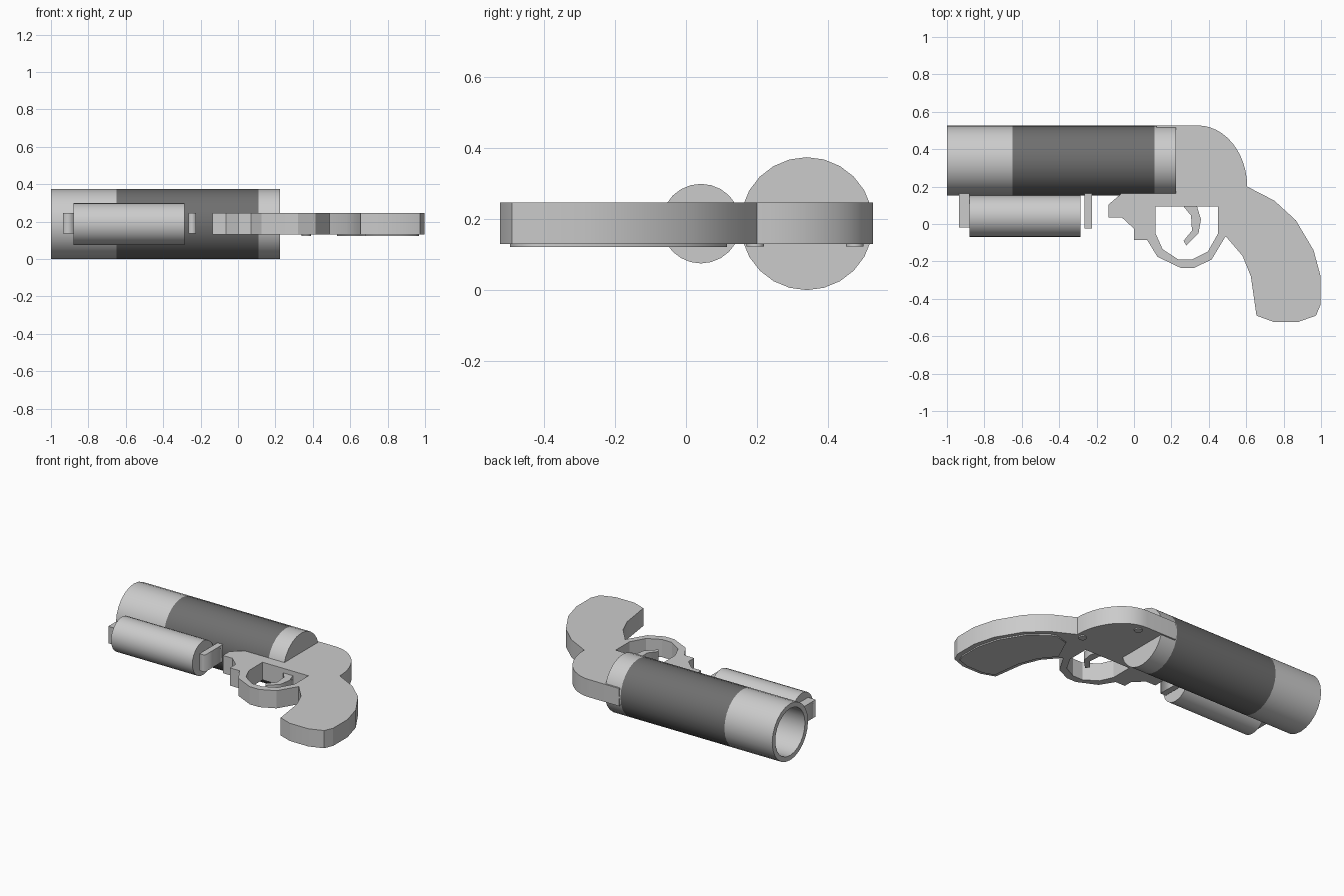
import bpy, bmesh, math

if "Cube" in bpy.data.objects:
    bpy.data.objects.remove(bpy.data.objects["Cube"])

dark = bpy.data.materials.new("dark_grey")
dark.diffuse_color = (0.16, 0.16, 0.16, 1)
dark.use_nodes = True
dark.node_tree.nodes["Principled BSDF"].inputs["Base Color"].default_value = dark.diffuse_color
ZC = 0.188


def lathe(name, profile, y, sides=24, mat=None):
    """Revolve (x, radius) points around an axis parallel to x."""
    bm = bmesh.new()
    rings = []
    for x, r in profile:
        ring = []
        for i in range(sides):
            a = 2 * math.pi * i / sides
            ring.append(bm.verts.new((x, y + r * math.sin(a), ZC + r * math.cos(a))))
        rings.append(ring)
    for a, b in zip(rings, rings[1:]):
        for i in range(sides):
            j = (i + 1) % sides
            bm.faces.new((a[i], a[j], b[j], b[i]))
    return bm, rings, name, mat


def finish(bm, name, mat=None, smooth=True):
    bmesh.ops.recalc_face_normals(bm, faces=bm.faces)
    me = bpy.data.meshes.new(name)
    bm.to_mesh(me)
    bm.free()
    ob = bpy.data.objects.new(name, me)
    bpy.context.collection.objects.link(ob)
    if mat:
        me.materials.append(mat)
    if smooth:
        bpy.ops.object.select_all(action='DESELECT')
        ob.select_set(True)
        bpy.context.view_layer.objects.active = ob
        bpy.ops.object.shade_smooth_by_angle(angle=math.radians(20))
    return ob


def turned(name, profile, y, caps=(0, -1), mat=None):
    bm, rings, _, _ = lathe(name, profile, y)
    for c in caps:
        bm.faces.new(rings[c])
    return finish(bm, name, mat)


def plate(name, loops, z0, z1, smooth=False):
    """Extrude a flat outline (further loops are holes) from z0 to z1."""
    cu = bpy.data.curves.new(name, 'CURVE')
    cu.dimensions = '2D'
    cu.fill_mode = 'BOTH'
    cu.extrude = (z1 - z0) / 2
    for pts in loops:
        sp = cu.splines.new('POLY')
        sp.points.add(len(pts) - 1)
        for p, (x, y) in zip(sp.points, pts):
            p.co = (x, y, 0, 1)
        sp.use_cyclic_u = True
    tmp = bpy.data.objects.new(name + "_curve", cu)
    bpy.context.collection.objects.link(tmp)
    me = tmp.to_mesh()
    bm = bmesh.new()
    bm.from_mesh(me)
    tmp.to_mesh_clear()
    bpy.data.objects.remove(tmp)
    bmesh.ops.remove_doubles(bm, verts=bm.verts, dist=1e-5)
    bmesh.ops.translate(bm, verts=bm.verts, vec=(0, 0, (z0 + z1) / 2))
    return finish(bm, name, None, smooth)


def box(name, x0, x1, y0, y1, z0, z1):
    return plate(name, [[(x0, y0), (x1, y0), (x1, y1), (x0, y1)]], z0, z1)


# Barrel: hollow muzzle, dark sleeve, closed breech ring
R, BORE, BY = 0.187, 0.155, 0.34
turned("muzzle", [(0.1, BORE), (-1, BORE), (-1, R), (-0.65, R)], BY, caps=(0,))
turned("barrel_sleeve", [(-0.65, R), (0.11, R)], BY, caps=(), mat=dark)
turned("breech", [(0.11, R), (0.225, R)], BY, caps=(1,))

# Small tube under the barrel with its two brackets
turned("lower_tube", [(-0.88, 0.112), (-0.285, 0.112)], 0.042)
box("front_bracket", -0.935, -0.88, -0.02, 0.17, 0.135, 0.247)
box("rear_bracket", -0.265, -0.225, -0.025, 0.17, 0.135, 0.247)

# Frame, grip and trigger guard in one plate
arc = [(0.34 + 0.265 * math.sin(t), 0.2 + 0.327 * math.cos(t))
       for t in (math.pi / 2 * i / 12 for i in range(13))]
outline = [(0.12, 0.527)] + arc + [
    (0.75, 0.125), (0.865, 0.02), (0.96, -0.14), (0.998, -0.28), (0.998, -0.43),
    (0.973, -0.49), (0.88, -0.523), (0.745, -0.523), (0.655, -0.49), (0.625, -0.28),
    (0.58, -0.17), (0.49, -0.065), (0.415, -0.19), (0.32, -0.235), (0.25, -0.235),
    (0.125, -0.175), (0.07, -0.085), (0, -0.085), (0, -0.025), (-0.065, 0.035),
    (-0.135, 0.035), (-0.135, 0.105), (-0.065, 0.165), (0.12, 0.165)]
guard_hole = [(0.115, 0.093), (0.45, 0.093), (0.45, -0.05), (0.395, -0.147),
              (0.31, -0.19), (0.237, -0.19), (0.153, -0.135), (0.115, -0.05)]
plate("frame", [outline, guard_hole], 0.13, 0.247, smooth=True)

# Trigger
plate("trigger", [[(0.26, 0.1), (0.305, 0.045), (0.31, -0.035), (0.265, -0.09),
                   (0.28, -0.115), (0.345, -0.05), (0.358, 0.025), (0.335, 0.1)]],
      0.16, 0.217)

# Grip panel and screws on the underside
plate("grip_panel", [[(0.69, 0.115), (0.73, 0.1), (0.84, 0.01), (0.93, -0.14),
                      (0.967, -0.28), (0.967, -0.42), (0.95, -0.47), (0.87, -0.495),
                      (0.75, -0.495), (0.68, -0.47), (0.655, -0.28), (0.61, -0.16),
                      (0.53, -0.06), (0.6, 0.09)]], 0.122, 0.132)
for i, (sx, sy) in enumerate([(0.365, 0.475), (0.56, 0.195)]):
    ring = [(sx + 0.025 * math.cos(a), sy + 0.025 * math.sin(a))
            for a in (2 * math.pi * k / 12 for k in range(12))]
    plate(f"screw_{i + 1}", [ring], 0.123, 0.132)
